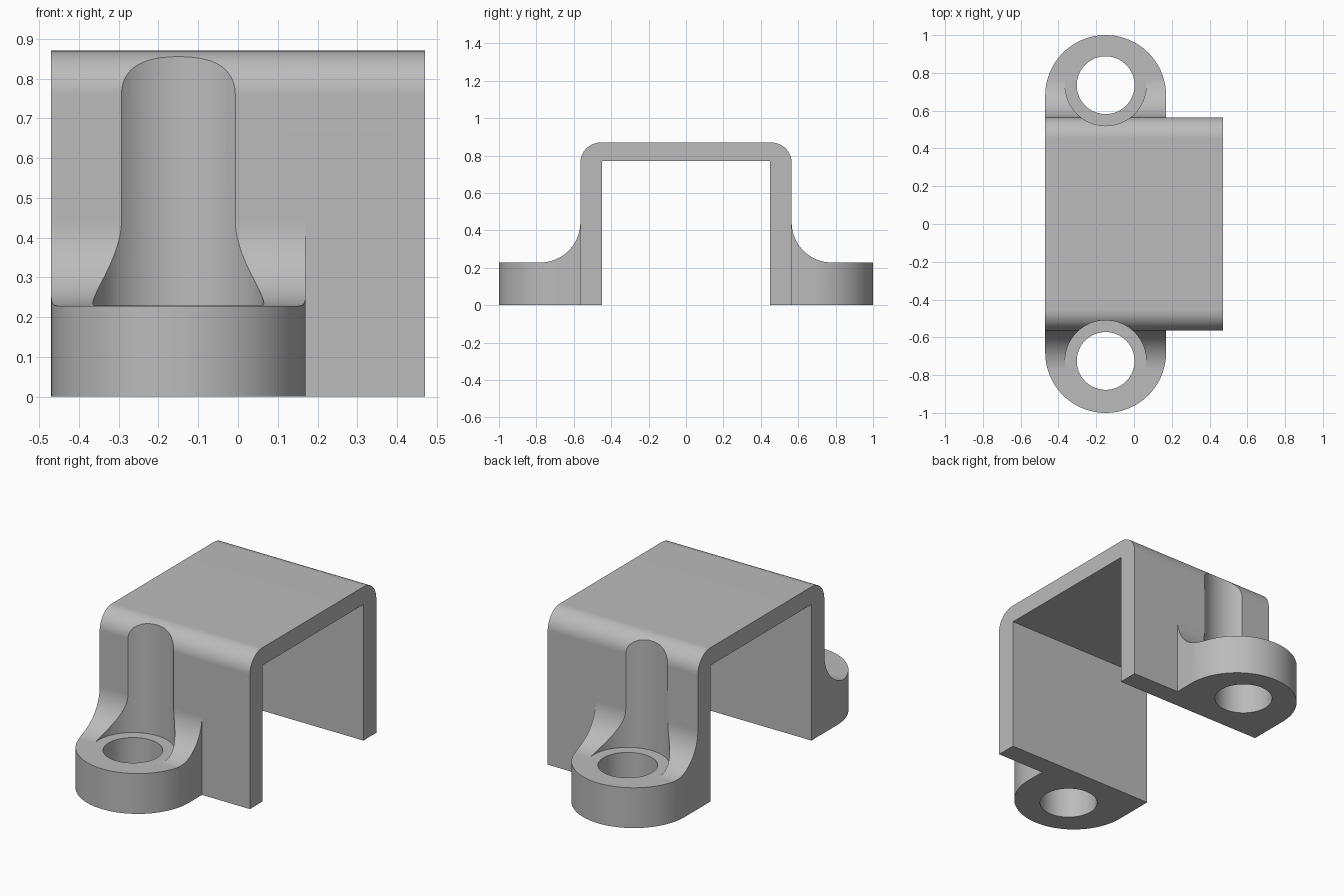
import bpy, bmesh
from math import sin, cos, pi, radians

cube = bpy.data.objects.get("Cube")
if cube:
    bpy.data.objects.remove(cube, do_unlink=True)

HALF_X, WALL_OUT, WALL_IN = 0.47, 0.565, 0.45
TOP, ROOF, CORNER = 0.87, 0.77, 0.11
EAR_X, EAR_Y, EAR_R, EAR_TOP = -0.15, 0.68, 0.32, 0.228
FILLET, HOLE_R, BORE_R = 0.215, 0.153, 0.215

grey = bpy.data.materials.new("plain grey")
grey.use_nodes = True
colour = (0.5, 0.5, 0.5, 1)
grey.diffuse_color = colour
grey.node_tree.nodes["Principled BSDF"].inputs["Base Color"].default_value = colour


def arc(cu, cv, r, start, end, n=16):
    angles = [radians(start + (end - start) * i / n) for i in range(n + 1)]
    return [(cu + r * cos(a), cv + r * sin(a)) for a in angles]


def prism(name, outline, place, low, high):
    """Extrude a 2D outline; place(u, v, w) gives the 3D point."""
    bm = bmesh.new()
    face = bm.faces.new([bm.verts.new(place(u, v, low)) for u, v in outline])
    out = bmesh.ops.extrude_face_region(bm, geom=[face])
    count = len(outline)
    bm.verts.ensure_lookup_table()
    moved = [g for g in out["geom"] if isinstance(g, bmesh.types.BMVert)]
    for (u, v), vert in zip(outline, bm.verts[:count]):
        match = min(moved, key=lambda m: (m.co - vert.co).length)
        match.co = place(u, v, high)
        moved.remove(match)
    bmesh.ops.recalc_face_normals(bm, faces=bm.faces)
    mesh = bpy.data.meshes.new(name)
    bm.to_mesh(mesh)
    bm.free()
    mesh.materials.append(grey)
    obj = bpy.data.objects.new(name, mesh)
    bpy.context.collection.objects.link(obj)
    return obj


def combine(target, other, operation):
    mod = target.modifiers.new(operation.lower(), "BOOLEAN")
    mod.object, mod.operation, mod.solver = other, operation, "EXACT"
    bpy.context.view_layer.objects.active = target
    bpy.ops.object.modifier_apply(modifier=mod.name)
    bpy.data.objects.remove(other, do_unlink=True)


def along_x(u, v, w):
    return (w, u, v)


def along_z(u, v, w):
    return (u, v, w)


# Channel with rounded upper corners
cy, cz = WALL_OUT - CORNER, TOP - CORNER
channel = ([(WALL_IN, 0), (WALL_OUT, 0)] + arc(cy, cz, CORNER, 0, 90)
           + arc(-cy, cz, CORNER, 90, 180)
           + [(-WALL_OUT, 0), (-WALL_IN, 0), (-WALL_IN, ROOF), (WALL_IN, ROOF)])
bracket = prism("mounting_bracket", channel, along_x, -HALF_X, HALF_X)

# Mounting ears, each blended into its wall
for side, hole_y in ((-1, 0.725), (1, 0.735)):
    inner = 0.5
    profile = ([(inner, 0), (1.1, 0), (1.1, EAR_TOP)]
               + arc(WALL_OUT + FILLET, EAR_TOP + FILLET, FILLET, 270, 180, 24)
               + [(inner, EAR_TOP + FILLET)])
    ear = prism("ear", [(side * y, z) for y, z in profile], along_x, -HALF_X, EAR_X + EAR_R)
    plan = arc(EAR_X, EAR_Y, EAR_R, 0, 180, 48) + [(EAR_X - EAR_R, 0.4), (EAR_X + EAR_R, 0.4)]
    combine(ear, prism("ear_plan", [(x, side * y) for x, y in plan], along_z, -0.1, 0.6), "INTERSECT")
    combine(bracket, ear, "UNION")

    # Screw hole and the clearance for the screw head above it
    for radius, low, high in ((HOLE_R, -0.1, 0.4), (BORE_R, EAR_TOP + 0.0005, 1)):
        circle = arc(EAR_X, side * hole_y, radius, 0, 360, 64)[:-1]
        combine(bracket, prism("cutter", circle, along_z, low, high), "DIFFERENCE")

# Smooth curves, crisp edges
bpy.ops.object.select_all(action="DESELECT")
bracket.select_set(True)
bpy.context.view_layer.objects.active = bracket
bpy.ops.object.shade_smooth_by_angle(angle=radians(25))
weighted = bracket.modifiers.new("flat_face_normals", "WEIGHTED_NORMAL")
weighted.keep_sharp = True
